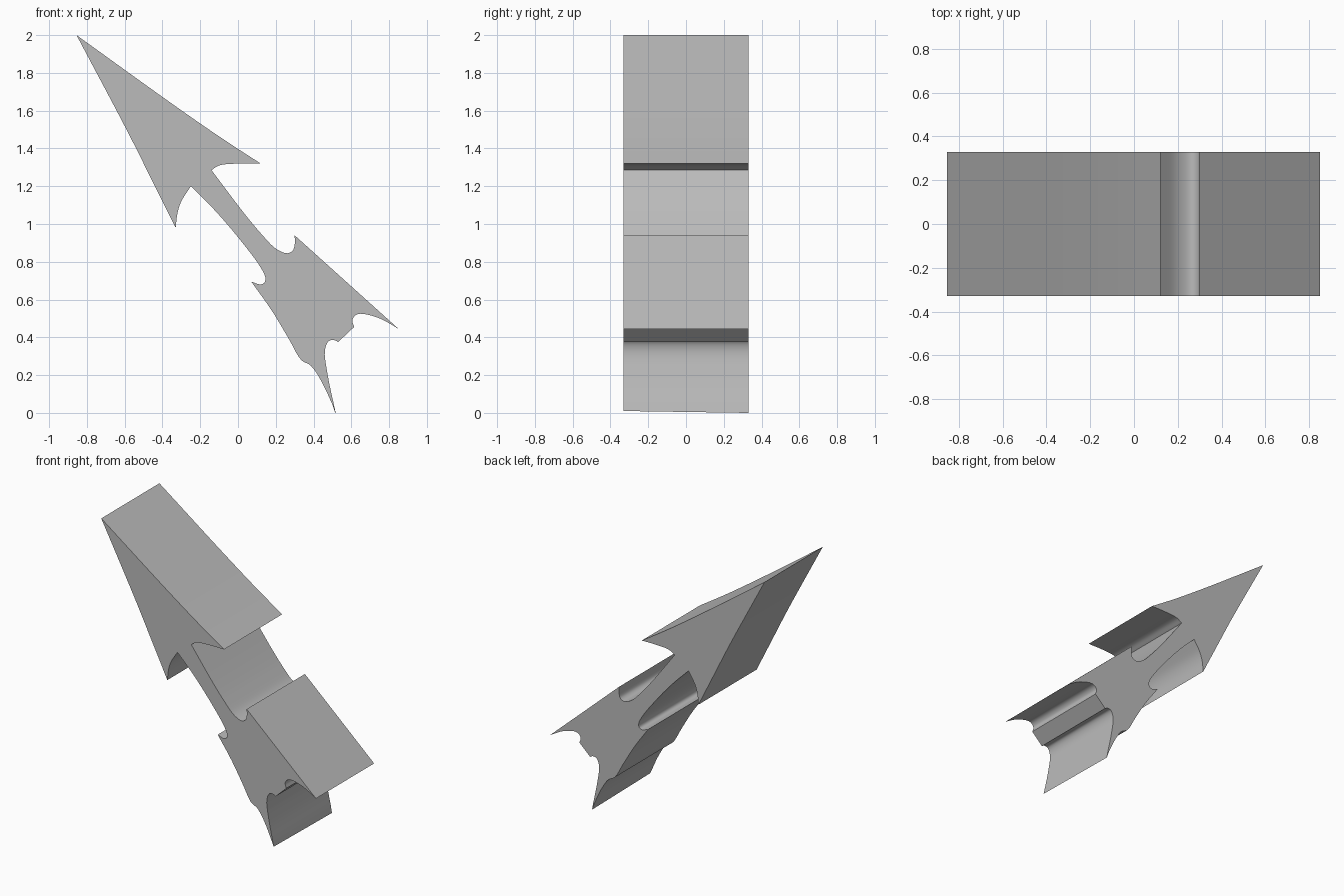
import bpy
import bmesh
import math
from mathutils import Vector

default_cube = bpy.data.objects.get("Cube")
if default_cube:
    bpy.data.objects.remove(default_cube, do_unlink=True)

HALF_DEPTH = 0.33
STEPS = 5

# Outline runs as (x, z); each run is smooth and ends at a sharp corner,
# which is also the start of the next run.
RUNS = {
    "head_upper_edge": [(-.855, 2), (-.34, 1.63), (-.08, 1.45), (.12, 1.32)],
    "upper_barb": [(.12, 1.32), (0, 1.32), (-.1, 1.31), (-.14, 1.285)],
    "shaft_upper_side": [(-.14, 1.285), (.03, 1.06), (.13, .94), (.2, .87),
                         (.26, .845), (.29, .86), (.3, .89), (.3, .94)],
    "upper_fletch_edge": [(.3, .94), (.5, .76), (.85, .445)],
    "upper_fletch_end": [(.85, .445), (.75, .5), (.65, .525), (.62, .515),
                         (.605, .49), (.615, .455)],
    "nock": [(.615, .455), (.53, .375)],
    "lower_fletch_end": [(.53, .375), (.51, .385), (.48, .38), (.46, .33),
                         (.475, .2), (.515, .01)],
    "lower_fletch_edge": [(.515, .01), (.44, .17), (.385, .25), (.335, .28),
                          (.27, .39), (.18, .54), (.07, .695)],
    "shaft_lower_side": [(.07, .695), (.12, .68), (.14, .69), (.145, .715),
                         (.12, .77), (0, .93), (-.13, 1.08), (-.25, 1.2)],
    "lower_barb": [(-.25, 1.2), (-.3, 1.12), (-.32, 1.06), (-.33, .98)],
    "head_lower_edge": [(-.33, .98), (-.44, 1.2), (-.58, 1.48), (-.855, 2)],
}


def smooth_run(points):
    """Centripetal spline through the points, leaving out the last one."""
    pts = [Vector(p) for p in points]
    if len(pts) == 2:
        return pts[:1]
    pts = [pts[0] * 2 - pts[1]] + pts + [pts[-1] * 2 - pts[-2]]
    result = []
    for a, b, c, d in zip(pts, pts[1:], pts[2:], pts[3:]):
        ta = math.sqrt((b - a).length)
        tb = ta + math.sqrt((c - b).length)
        tc = tb + math.sqrt((d - c).length)
        for step in range(STEPS):
            t = ta + (tb - ta) * step / STEPS
            ab = a.lerp(b, t / ta)
            bc = b.lerp(c, (t - ta) / (tb - ta))
            cd = c.lerp(d, (t - tb) / (tc - tb))
            abc = ab.lerp(bc, t / tb)
            bcd = bc.lerp(cd, (t - ta) / (tc - ta))
            result.append(abc.lerp(bcd, (t - ta) / (tb - ta)))
    return result


outline = [p for run in RUNS.values() for p in smooth_run(run)]

# Extrude the outline from front to back
bm = bmesh.new()
front = bm.faces.new([bm.verts.new((p.x, -HALF_DEPTH, p.y)) for p in outline])
extruded = bmesh.ops.extrude_face_region(bm, geom=[front], use_keep_orig=True)
back_verts = [g for g in extruded["geom"] if isinstance(g, bmesh.types.BMVert)]
bmesh.ops.translate(bm, verts=back_verts, vec=(0, 2 * HALF_DEPTH, 0))
# The rear corner of the lower fletch reaches the ground
min(back_verts, key=lambda v: v.co.z).co.z = 0
bmesh.ops.recalc_face_normals(bm, faces=bm.faces)

mesh = bpy.data.meshes.new("arrow")
bm.to_mesh(mesh)
bm.free()

# Plain grey
grey = bpy.data.materials.new("light grey")
grey.use_nodes = True
colour = (0.5, 0.5, 0.5, 1)
grey.diffuse_color = colour
grey.node_tree.nodes["Principled BSDF"].inputs["Base Color"].default_value = colour
mesh.materials.append(grey)

arrow = bpy.data.objects.new("arrow", mesh)
bpy.context.collection.objects.link(arrow)
bpy.context.view_layer.objects.active = arrow
arrow.select_set(True)
bpy.ops.object.shade_smooth_by_angle(angle=math.radians(30))
